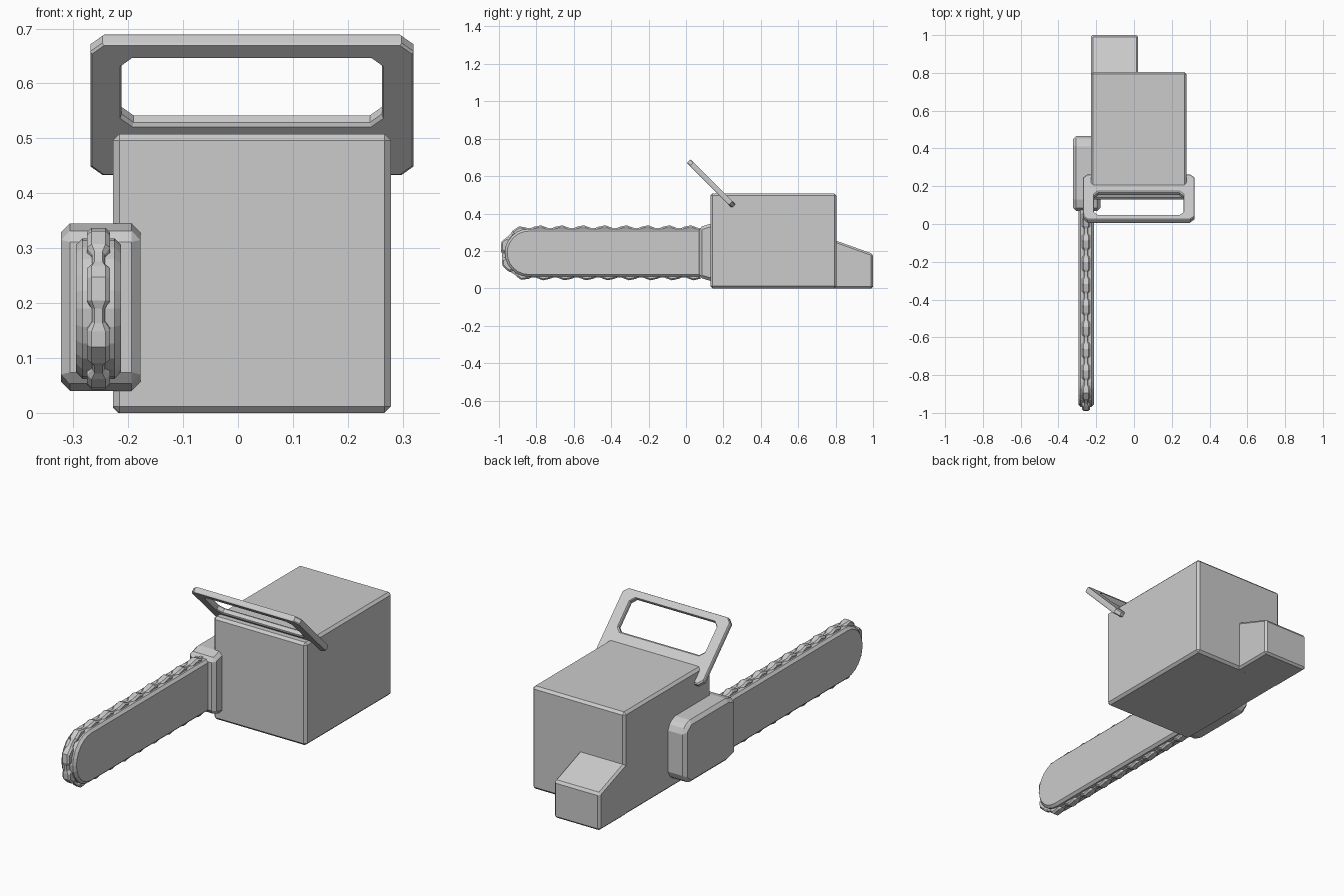
import bpy, bmesh, math
from mathutils import Vector

if "Cube" in bpy.data.objects:
    bpy.data.objects.remove(bpy.data.objects["Cube"])


def make(name, verts, faces, bevel=0.0):
    me = bpy.data.meshes.new(name)
    me.from_pydata([tuple(v) for v in verts], [], faces)
    bm = bmesh.new()
    bm.from_mesh(me)
    bmesh.ops.recalc_face_normals(bm, faces=bm.faces)
    bm.to_mesh(me)
    bm.free()
    ob = bpy.data.objects.new(name, me)
    bpy.context.collection.objects.link(ob)
    if bevel:
        m = ob.modifiers.new("edge_bevel", 'BEVEL')
        m.width = bevel
        m.segments = 1
        m.limit_method = 'ANGLE'
        m.angle_limit = math.radians(40)
    return ob


def extrude_x(name, profile, x0, x1, bevel):
    """Solid from a (y, z) outline extruded along x."""
    n = len(profile)
    verts = [(x, y, z) for x in (x0, x1) for y, z in profile]
    faces = [tuple(range(n)), tuple(range(n, 2 * n))]
    faces += [(i, (i + 1) % n, n + (i + 1) % n, n + i) for i in range(n)]
    return make(name, verts, faces, bevel)


# Motor housing and sloped rear grip
extrude_x("motor_body", [(.13, 0), (.805, 0), (.805, .508), (.13, .508)],
          -.228, .279, .012)
extrude_x("rear_grip", [(.78, 0), (1, 0), (1, .184), (.805, .254), (.78, .254)],
          -.228, .022, .01)

# Side cover over the drive
extrude_x("side_cover", [(.07, .058), (.07, .327), (.13, .345), (.425, .345),
                         (.466, .31), (.466, .075), (.425, .04), (.13, .04)],
          -.322, -.178, .016)

# Guide bar with a round nose
CX, CZ, NOSE, R = -.254, .19, -.84, .128
outline = [(.12, CZ + R)]
for i in range(13):
    a = math.pi / 2 + math.pi * i / 12
    outline.append((NOSE + R * math.cos(a), CZ + R * math.sin(a)))
outline.append((.12, CZ - R))
extrude_x("guide_bar", outline, CX - .041, CX + .041, 0)
bar = bpy.data.objects["guide_bar"]
m = bar.modifiers.new("edge_bevel", 'BEVEL')
m.width = .012
m.segments = 1
m.limit_method = 'ANGLE'
m.angle_limit = math.radians(40)


# Saw chain: toothed band swept around the bar
START, RC = .09, .138
STRAIGHT = START - NOSE
LENGTH = 2 * STRAIGHT + math.pi * RC


def chain_frame(s):
    """Point on the bar axis path and outward direction at distance s."""
    if s < STRAIGHT:
        return Vector((CX, START - s, CZ)), Vector((0, 0, 1)), 0
    s -= STRAIGHT
    if s < math.pi * RC:
        a = math.pi / 2 + s / RC
        return (Vector((CX, NOSE, CZ)), Vector((0, math.cos(a), math.sin(a))),
                .012 * math.sin(s / RC))
    return Vector((CX, NOSE + s - math.pi * RC, CZ)), Vector((0, 0, -1)), 0


LINKS = 20
stations = []
for k in range(LINKS):
    # fraction along link, half width, height
    for t, w, h in ((0, .012, .133), (.22, .012, .133), (.34, .021, .138),
                    (.55, .021, .147), (.88, .021, .139)):
        stations.append(((k + t) * LENGTH / LINKS, w, h))
verts, faces = [], []
for s, w, h in stations:
    p, d, extra = chain_frame(s)
    h += extra
    for x, r in ((-w, .11), (-w, h - .008), (-w * .6, h),
                 (w * .6, h), (w, h - .008), (w, .11)):
        verts.append(p + Vector((x, 0, 0)) + d * r)
for i in range(len(stations) - 1):
    for j in range(6):
        a, b = i * 6 + j, i * 6 + (j + 1) % 6
        faces.append((a, b, b + 6, a + 6))
faces += [tuple(range(6)), tuple(range(len(verts) - 6, len(verts)))]
make("saw_chain", verts, faces)


# Front handle: chamfered slanted frame
def octagon(x0, x1, v0, v1, c):
    return [(x0 + c, v0), (x1 - c, v0), (x1, v0 + c), (x1, v1 - c),
            (x1 - c, v1), (x0 + c, v1), (x0, v1 - c), (x0, v0 + c)]


S = math.sqrt(.5)
rings = [octagon(-.269, .32, -.17, .17, .022), octagon(-.212, .262, -.035, .134, .022)]
verts = []
for side in (-.014, .014):
    for ring in rings:
        verts += [(x, .135 + S * (side - v), .56 + S * (side + v)) for x, v in ring]
faces = []
for i in range(8):
    j = (i + 1) % 8
    faces += [(i, j, 8 + j, 8 + i), (16 + i, 16 + j, 24 + j, 24 + i),
              (i, j, 16 + j, 16 + i), (8 + i, 8 + j, 24 + j, 24 + i)]
handle = make("front_handle", verts, faces, .005)
handle.modifiers["edge_bevel"].angle_limit = math.radians(60)
